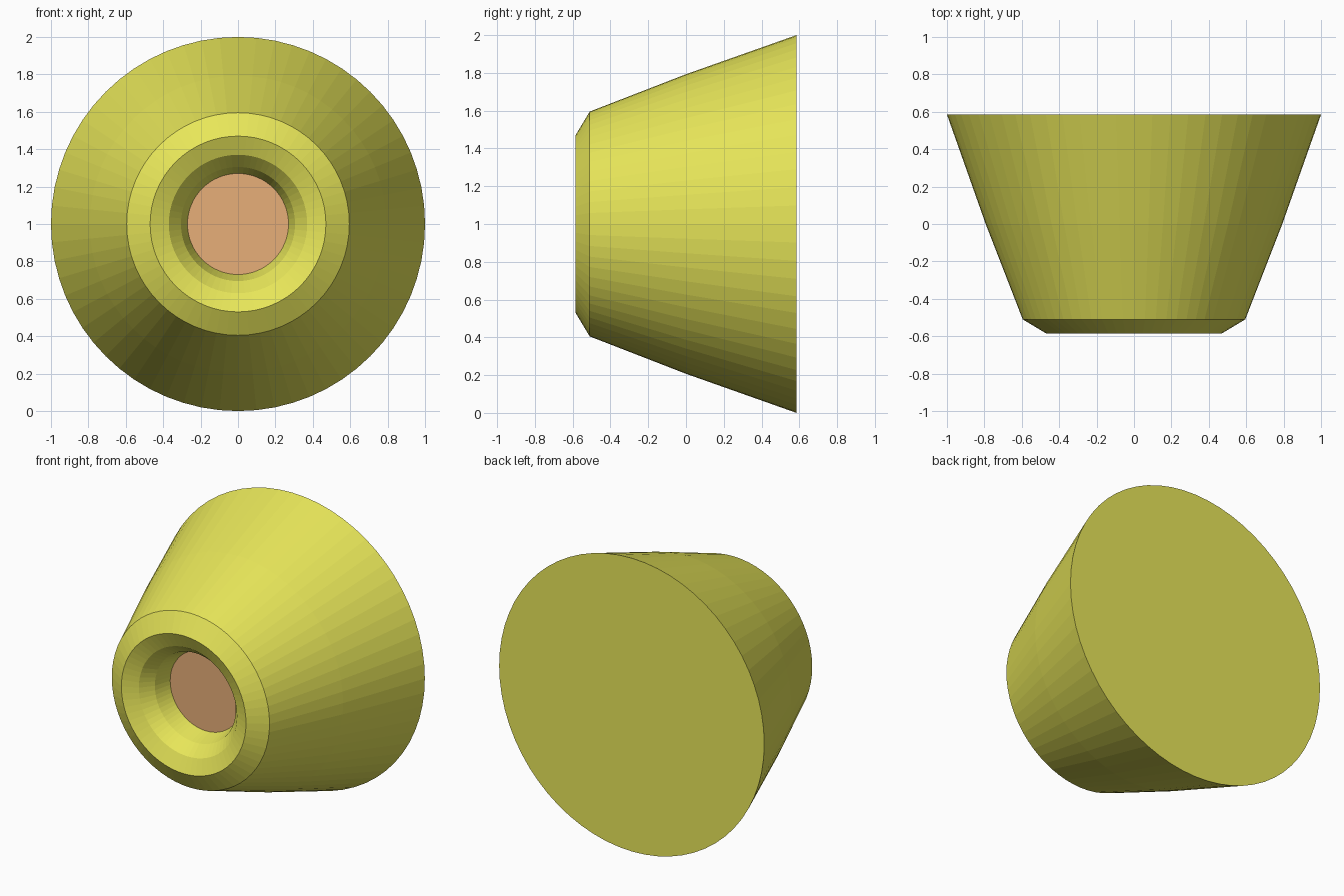
import bpy, bmesh
from math import cos, sin, tau

if "Cube" in bpy.data.objects:
    bpy.data.objects.remove(bpy.data.objects["Cube"])

SIDES = 64
CENTRE_Z = 1.0


def material(name, rgb):
    m = bpy.data.materials.new(name)
    m.diffuse_color = (*rgb, 1)
    m.use_nodes = True
    m.node_tree.nodes["Principled BSDF"].inputs["Base Color"].default_value = m.diffuse_color
    return m


def lathe(name, profile, mat, cap_first=False, cap_last=False):
    """Turn (radius, y) points around a horizontal axis along y."""
    bm = bmesh.new()
    rings = [[bm.verts.new((r * cos(tau * i / SIDES), y, CENTRE_Z + r * sin(tau * i / SIDES)))
              for i in range(SIDES)] for r, y in profile]
    for a, b in zip(rings, rings[1:]):
        for i in range(SIDES):
            j = (i + 1) % SIDES
            bm.faces.new((a[i], b[i], b[j], a[j]))
    if cap_first:
        bm.faces.new(rings[0])
    if cap_last:
        bm.faces.new(rings[-1][::-1])
    mesh = bpy.data.meshes.new(name)
    bm.to_mesh(mesh)
    bm.free()
    mesh.materials.append(mat)
    obj = bpy.data.objects.new(name, mesh)
    bpy.context.collection.objects.link(obj)
    return obj


yellow = material("yellow", (0.8, 0.79, 0.1))
orange = material("orange", (0.8, 0.43, 0.19))

# Housing: recessed throat, rounded lip, outer chamfer, flared body, closed back
lathe("housing", [
    (0.27, -0.345), (0.305, -0.46), (0.37, -0.54), (0.47, -0.585),
    (0.595, -0.51), (0.793, 0.0), (1.0, 0.585),
], yellow, cap_last=True)

# Lens: flat disc at the bottom of the throat
lathe("lens", [(0.27, -0.345)], orange, cap_first=True)
